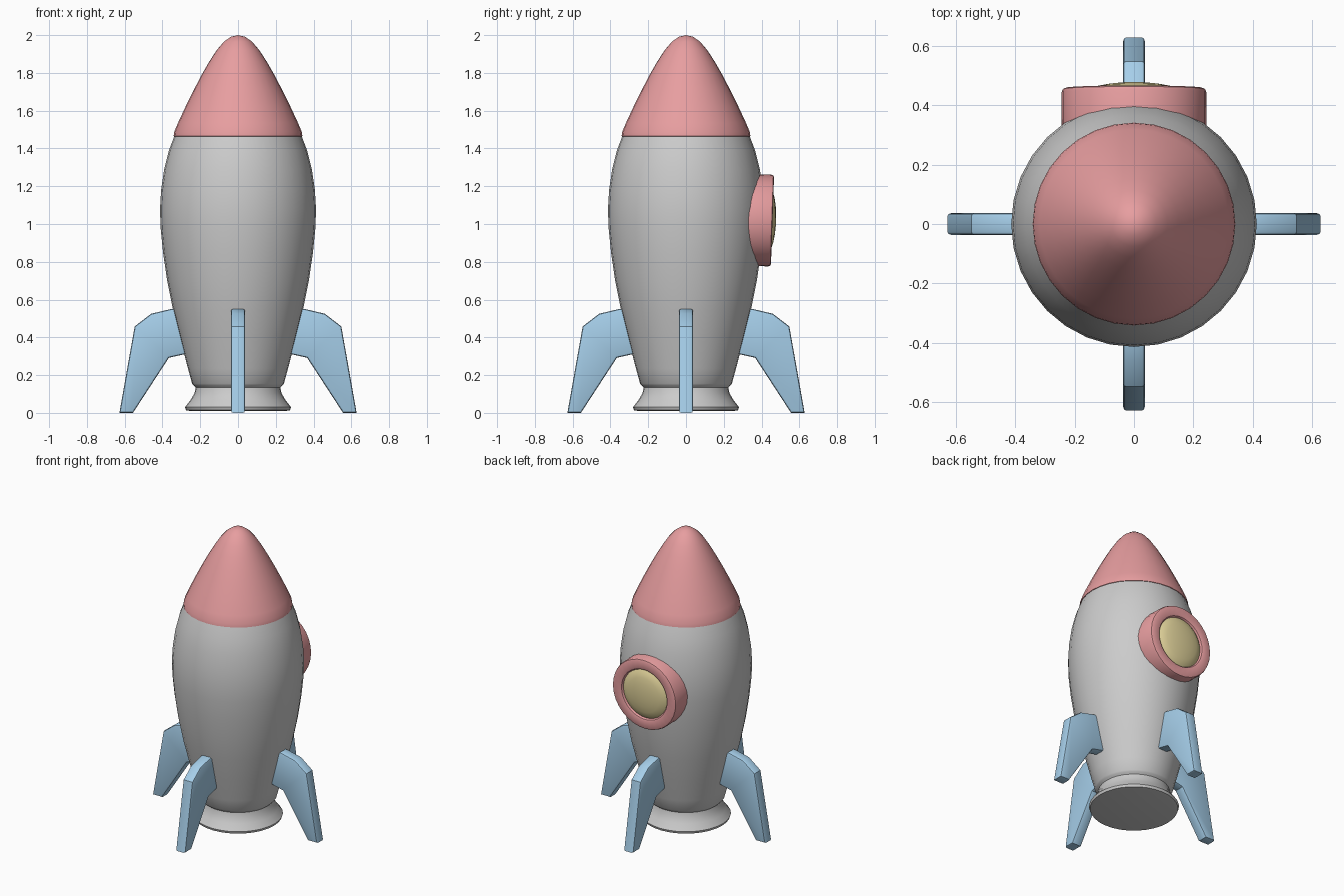
import bpy, bmesh, math
from mathutils import Matrix, Vector

if "Cube" in bpy.data.objects:
    bpy.data.objects.remove(bpy.data.objects["Cube"])

SEGMENTS = 32


def material(name, color):
    mat = bpy.data.materials.new(name)
    mat.diffuse_color = (*color, 1)
    mat.use_nodes = True
    mat.node_tree.nodes["Principled BSDF"].inputs["Base Color"].default_value = mat.diffuse_color
    return mat


RED = material("red", (0.80, 0.34, 0.35))
BLUE = material("blue", (0.38, 0.62, 0.82))
YELLOW = material("yellow", (0.74, 0.64, 0.32))


def finish(name, bm, mat=None, angle=35):
    bmesh.ops.recalc_face_normals(bm, faces=bm.faces)
    mesh = bpy.data.meshes.new(name)
    bm.to_mesh(mesh)
    bm.free()
    obj = bpy.data.objects.new(name, mesh)
    bpy.context.collection.objects.link(obj)
    if mat:
        mesh.materials.append(mat)
    bpy.ops.object.select_all(action='DESELECT')
    obj.select_set(True)
    bpy.context.view_layer.objects.active = obj
    bpy.ops.object.shade_smooth_by_angle(angle=math.radians(angle))
    return obj


def lathe(name, profile, mat=None, closed=False, matrix=Matrix()):
    """Turn a (radius, height) profile around the z axis."""
    bm = bmesh.new()
    verts = [bm.verts.new((r, 0, z)) for r, z in profile]
    edges = [bm.edges.new(p) for p in zip(verts, verts[1:])]
    if closed:
        edges.append(bm.edges.new((verts[-1], verts[0])))
    bmesh.ops.spin(bm, geom=verts + edges, cent=(0, 0, 0), axis=(0, 0, 1),
                   angle=math.tau, steps=SEGMENTS, use_duplicate=False)
    bmesh.ops.remove_doubles(bm, verts=bm.verts, dist=1e-4)
    bmesh.ops.transform(bm, matrix=matrix, verts=bm.verts)
    return finish(name, bm, mat)


# Hull with the flared nozzle at its foot
lathe("hull", [(0, 0.01), (0.25, 0.01), (0.275, 0.014), (0.281, 0.03),
               (0.25, 0.07), (0.23, 0.105), (0.224, 0.135), (0.236, 0.146),
               (0.243, 0.155), (0.265, 0.235), (0.305, 0.39), (0.345, 0.55),
               (0.375, 0.70), (0.397, 0.85), (0.41, 0.98), (0.413, 1.08),
               (0.407, 1.18), (0.391, 1.29), (0.366, 1.39), (0.337, 1.465)])

# Nose cone
lathe("nose_cone", [(0.332, 1.463), (0.341, 1.465), (0.338, 1.487),
                    (0.318, 1.535), (0.276, 1.625), (0.234, 1.71),
                    (0.192, 1.79), (0.152, 1.86), (0.113, 1.92),
                    (0.075, 1.965), (0.038, 1.991), (0, 2.0)], RED)

# Round window on the back, tilted slightly downward
window = Matrix.Translation((0, 0.458, 1.018)) @ Matrix.Rotation(math.radians(-92), 4, 'X')
lathe("window_frame", [(0.165, -0.16), (0.243, -0.16), (0.243, -0.014),
                       (0.239, -0.004), (0.23, 0), (0.185, 0),
                       (0.174, -0.004), (0.165, -0.018)], RED, True, window)
lathe("window_glass", [(0.168, -0.016), (0.15, -0.003), (0.12, 0.007),
                       (0.08, 0.014), (0.04, 0.018), (0, 0.019)], YELLOW, False, window)

# Four bevelled fins
OUTLINE = [(0.22, 0.55), (0.355, 0.55), (0.46, 0.525), (0.547, 0.458),
           (0.628, 0.0), (0.556, 0.0), (0.366, 0.292), (0.22, 0.325)]
for i, side in enumerate(("right", "back", "left", "front")):
    bm = bmesh.new()
    face = bm.faces.new([bm.verts.new((x, -0.037, z)) for x, z in OUTLINE])
    out = bmesh.ops.extrude_face_region(bm, geom=[face])
    moved = [v for v in out["geom"] if isinstance(v, bmesh.types.BMVert)]
    bmesh.ops.translate(bm, verts=moved, vec=Vector((0, 0.074, 0)))
    bmesh.ops.recalc_face_normals(bm, faces=bm.faces)
    rims = [e for e in bm.edges if abs(e.verts[0].co.y - e.verts[1].co.y) < 1e-5]
    bmesh.ops.bevel(bm, geom=rims, offset=0.012, segments=2, profile=0.5, affect='EDGES')
    bmesh.ops.rotate(bm, verts=bm.verts, cent=(0, 0, 0),
                     matrix=Matrix.Rotation(i * math.pi / 2, 3, 'Z'))
    finish(side + "_fin", bm, BLUE)
